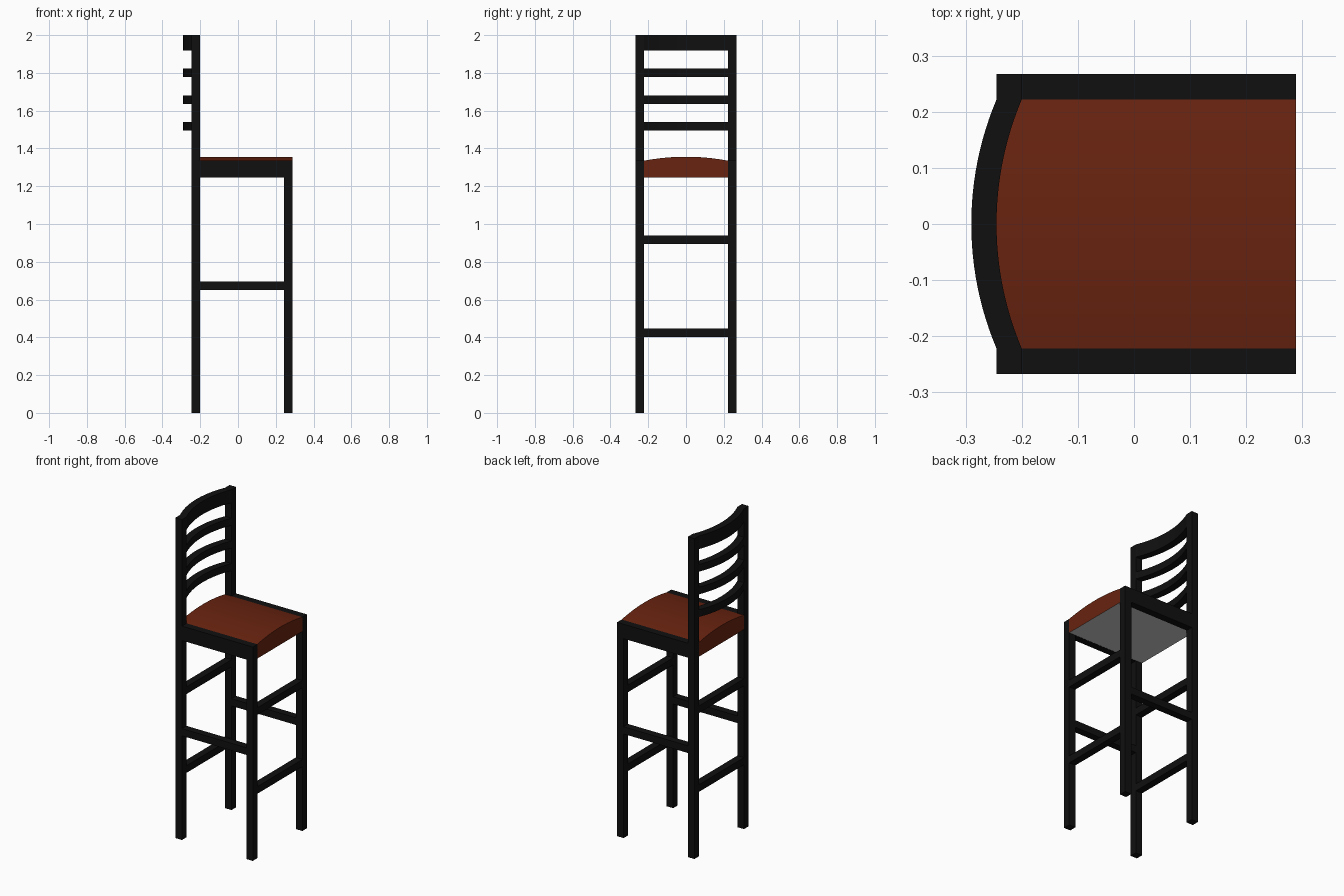
import bpy, bmesh, math

if "Cube" in bpy.data.objects:
    bpy.data.objects.remove(bpy.data.objects["Cube"])

T = 0.045            # square timber thickness
YI, YO = 0.222, 0.267  # inner / outer half width
XB, XF = -0.245, 0.289  # back and front of the frame


def material(name, rgb):
    m = bpy.data.materials.new(name)
    m.diffuse_color = (*rgb, 1)
    m.use_nodes = True
    m.node_tree.nodes["Principled BSDF"].inputs["Base Color"].default_value = m.diffuse_color
    return m


BLACK = material("black_wood", (0.005, 0.005, 0.005))
BROWN = material("brown_leather", (0.14, 0.017, 0.005))
GREY = material("grey_underside", (0.8, 0.8, 0.8))


def finish(name, bm, mat):
    bmesh.ops.recalc_face_normals(bm, faces=bm.faces)
    me = bpy.data.meshes.new(name)
    bm.to_mesh(me)
    bm.free()
    me.materials.append(mat)
    ob = bpy.data.objects.new(name, me)
    bpy.context.collection.objects.link(ob)
    return ob


def box(name, x0, x1, y0, y1, z0, z1):
    bm = bmesh.new()
    bmesh.ops.create_cube(bm, size=1)
    for v in bm.verts:
        v.co.x = x0 + (v.co.x + 0.5) * (x1 - x0)
        v.co.y = y0 + (v.co.y + 0.5) * (y1 - y0)
        v.co.z = z0 + (v.co.z + 0.5) * (z1 - z0)
    return finish(name, bm, BLACK)


def prism(name, profile, offset, mat):
    bm = bmesh.new()
    face = bm.faces.new([bm.verts.new(p) for p in profile])
    ext = bmesh.ops.extrude_face_region(bm, geom=[face])["geom"]
    bmesh.ops.translate(bm, vec=offset, verts=[v for v in ext if isinstance(v, bmesh.types.BMVert)])
    return finish(name, bm, mat)


def arc(half, rise, n=24):
    """Points (along, height) on a circular arc with the given half chord and rise."""
    r = (half * half + rise * rise) / (2 * rise)
    a = math.asin(half / r)
    ts = [-a + 2 * a * i / n for i in range(n + 1)]
    return [(r * math.sin(t), r * math.cos(t) - r + rise) for t in ts]


# Legs, side rails and side stretchers on both sides
for side, s in (("left", -1), ("right", 1)):
    y0, y1 = sorted((s * YI, s * YO))
    box(f"back_leg_{side}", XB, XB + T, y0, y1, 0, 2)
    box(f"front_leg_{side}", XF - T, XF, y0, y1, 0, 1.335)
    box(f"seat_rail_{side}", XB + T, XF - T, y0, y1, 1.245, 1.335)
    box(f"side_stretcher_{side}", XB + T, XF - T, y0, y1, 0.65, 0.695)

# Cross stretchers, two at the front and two at the back
for end, x in (("back", XB), ("front", XF - T)):
    for level, z in (("lower", 0.402), ("upper", 0.894)):
        box(f"{end}_stretcher_{level}", x, x + T, -YI, YI, z, z + T)

# Curved back slats and taller top rail
curve = arc(YI, T)
for name, z0, z1 in (("back_slat_1", 1.494, 1.539), ("back_slat_2", 1.635, 1.68),
                     ("back_slat_3", 1.777, 1.822), ("top_rail", 1.918, 2.0)):
    outer = [(XB - h, y, z0) for y, h in curve]
    inner = [(XB + T - h, y, z0) for y, h in reversed(curve)]
    prism(name, outer + inner, (0, 0, z1 - z0), BLACK)

# Domed seat cushion with a grey underside
dome = [(XB, y, 1.335 + h) for y, h in arc(YI, 0.021)]
seat = prism("seat", dome + [(XB, YI, 1.246), (XB, -YI, 1.246)], (XF - XB, 0, 0), BROWN)
seat.data.materials.append(GREY)
for p in seat.data.polygons:
    if p.normal.z < -0.9:
        p.material_index = 1

# Smooth the curved surfaces only, keeping corners crisp
for ob in bpy.context.collection.objects:
    ob.select_set(ob.name.startswith(("back_slat", "top_rail", "seat")))
bpy.context.view_layer.objects.active = seat
bpy.ops.object.shade_smooth_by_angle(angle=math.radians(30))
